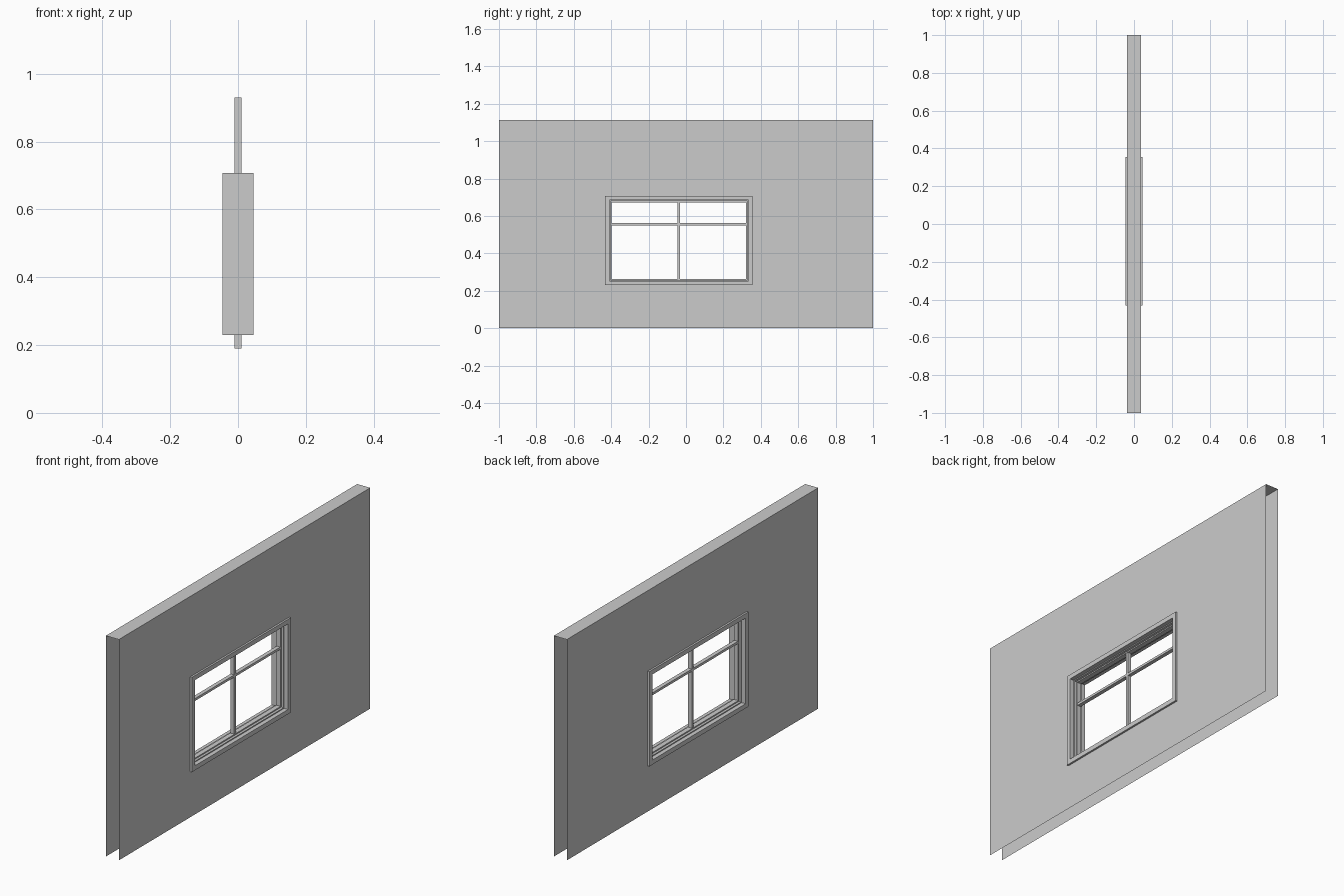
import bpy
import bmesh

cube = bpy.data.objects.get("Cube")
if cube:
    bpy.data.objects.remove(cube, do_unlink=True)

grey = bpy.data.materials.new("plain grey")
grey.use_nodes = True
colour = (0.6, 0.6, 0.6, 1)
grey.diffuse_color = colour
grey.node_tree.nodes["Principled BSDF"].inputs["Base Color"].default_value = colour

# Window outline as (y low, y high, z low, z high)
CASING = (-0.432, 0.356, 0.23, 0.707)
WALL = (-1, 1, 0, 1.112)
HALF_WALL = 0.036


def inset(rect, d):
    a, b, c, e = rect
    return (a + d, b - d, c + d, e - d)


def loop(bm, rect, x):
    a, b, c, d = rect
    return [bm.verts.new((x, y, z)) for y, z in ((a, c), (b, c), (b, d), (a, d))]


def bridge(bm, first, second):
    for i in range(4):
        j = (i + 1) % 4
        bm.faces.new((first[i], first[j], second[j], second[i]))


def finish(bm, name):
    bmesh.ops.recalc_face_normals(bm, faces=bm.faces)
    mesh = bpy.data.meshes.new(name)
    bm.to_mesh(mesh)
    bm.free()
    mesh.materials.append(grey)
    obj = bpy.data.objects.new(name, mesh)
    bpy.context.collection.objects.link(obj)
    return obj


def frame(name, outer, width, half_depth):
    """Rectangular ring, square in section."""
    bm = bmesh.new()
    inner = inset(outer, width)
    loops = [loop(bm, r, x) for r, x in ((outer, -half_depth), (outer, half_depth),
                                        (inner, half_depth), (inner, -half_depth))]
    for i in range(4):
        bridge(bm, loops[i], loops[(i + 1) % 4])
    finish(bm, name)
    return inner


def bar(name, rect, half_depth):
    bm = bmesh.new()
    back, front = loop(bm, rect, -half_depth), loop(bm, rect, half_depth)
    bridge(bm, back, front)
    bm.faces.new(back)
    bm.faces.new(front)
    finish(bm, name)


# Wall: two sheets joined along the top, open at the ends and underneath
bm = bmesh.new()
tops = []
for x in (-HALF_WALL, HALF_WALL):
    edge = loop(bm, WALL, x)
    bridge(bm, edge, loop(bm, CASING, x))
    tops.append(edge[2:])
bm.faces.new((*tops[0], *reversed(tops[1])))
finish(bm, "wall")

# Stepped window frame, from the casing in to the sash
opening = frame("window_casing", CASING, 0.023, 0.0455)
opening = frame("window_stop", opening, 0.005, 0.024)
opening = frame("window_sash", opening, 0.006, 0.012)

# Glazing bars; the upright runs on inside the wall
bar("upright_glazing_bar", (-0.045, -0.032, 0.19, 0.93), 0.01)
bar("cross_glazing_bar", (opening[0] - 0.005, opening[1] + 0.005, 0.55, 0.562), 0.01)
